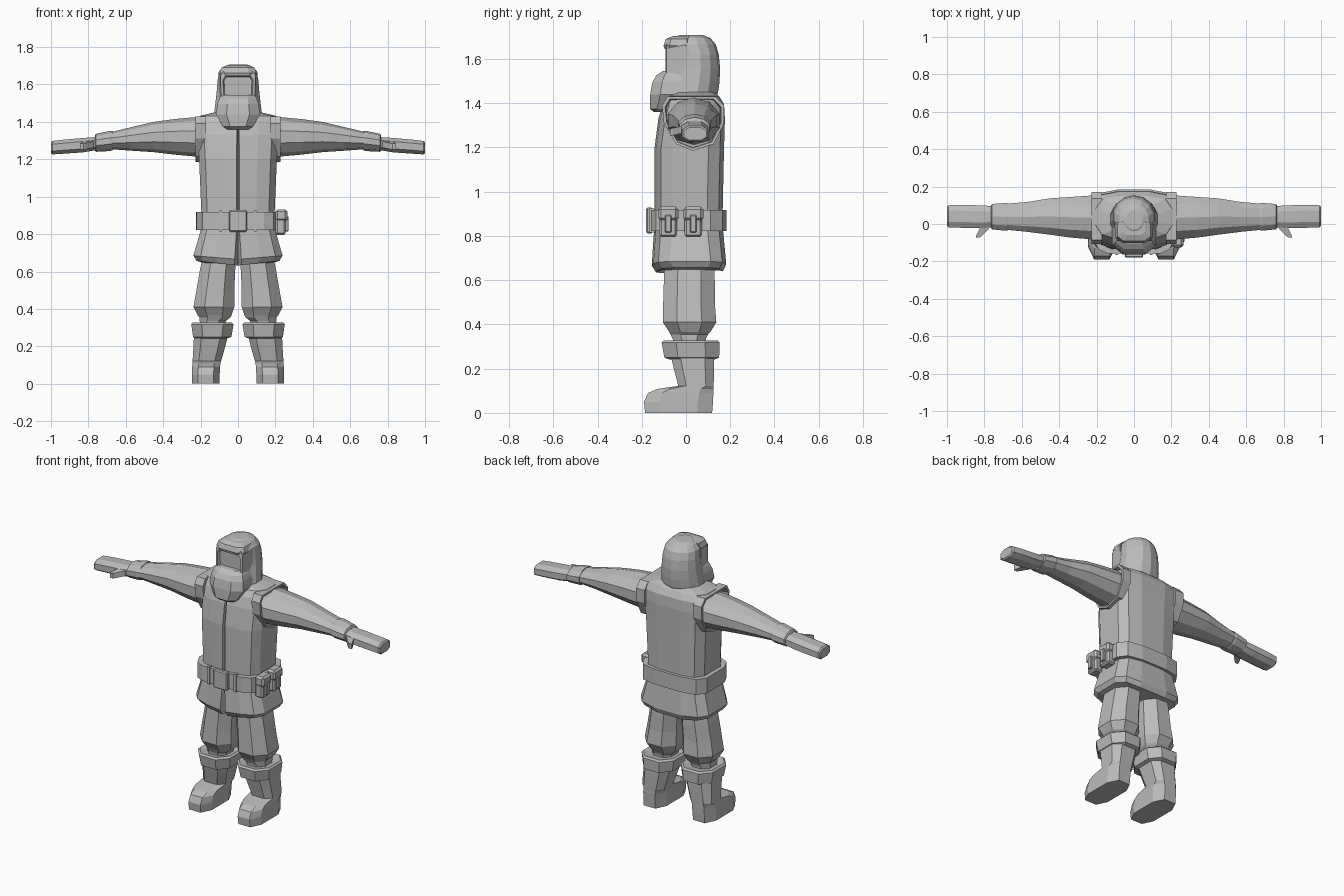
import bpy, bmesh, math

cloth = bpy.data.materials.new("plain grey")
cloth.diffuse_color = (0.5, 0.5, 0.5, 1)


def loft(name, rings, mirror=False, closed=False):
    """Skin rings of equal point count; cap the ends, or join last ring to first."""
    bm = bmesh.new()
    loops = [[bm.verts.new(p) for p in r] for r in rings]
    n = len(loops[0])
    pairs = list(zip(loops, loops[1:])) + ([(loops[-1], loops[0])] if closed else [])
    for a, b in pairs:
        for i in range(n):
            j = (i + 1) % n
            bm.faces.new((a[i], a[j], b[j], b[i]))
    if not closed:
        bm.faces.new(loops[0])
        bm.faces.new(loops[-1])
    bmesh.ops.recalc_face_normals(bm, faces=bm.faces)
    me = bpy.data.meshes.new(name)
    bm.to_mesh(me)
    bm.free()
    me.materials.append(cloth)
    ob = bpy.data.objects.new(name, me)
    bpy.context.collection.objects.link(ob)
    if mirror:
        ob.modifiers.new("mirror", 'MIRROR').use_mirror_merge = False
    return ob


def oct_ring(a0, a1, b0, b1, c):
    """Chamfered rectangle in 2D; c is the chamfer as a share of each side."""
    p, q = (a1 - a0) * c, (b1 - b0) * c
    return [(a0 + p, b0), (a1 - p, b0), (a1, b0 + q), (a1, b1 - q),
            (a1 - p, b1), (a0 + p, b1), (a0, b1 - q), (a0, b0 + q)]


def oval(a0, a1, b0, b1, n=12):
    return [((a0 + a1) / 2 + (a1 - a0) / 2 * math.cos(2 * math.pi * (i + .5) / n),
             (b0 + b1) / 2 + (b1 - b0) / 2 * math.sin(2 * math.pi * (i + .5) / n)) for i in range(n)]


def stack(name, rows, c=0.25, mirror=False):
    """Rows of z, x0, x1, y0, y1."""
    return loft(name, [[(x, y, z) for x, y in oct_ring(x0, x1, y0, y1, c)]
                       for z, x0, x1, y0, y1 in rows], mirror)


def box(name, x0, x1, y0, y1, z0, z1, bevel=0.0, mirror=False):
    ob = loft(name, [[(x0, y0, z), (x1, y0, z), (x1, y1, z), (x0, y1, z)] for z in (z0, z1)], mirror)
    if bevel:
        m = ob.modifiers.new("bevel", 'BEVEL')
        m.width, m.segments = bevel, 1
    return ob


# Coat with a slit down the front and a flared skirt
def coat_ring(z, w, yf, yb, slit, rise=0.0):
    half = [(slit, yf), (.5 * w, yf + .008), (.84 * w, yf + .03), (w, yf + .08),
            (w, yb - .07), (.82 * w, yb - .018), (.4 * w, yb)]
    pts = half + [(-x, y) for x, y in reversed(half)] + [(0, yf + .045)]
    return [(x, y, z + rise * abs(x) / w) for x, y in pts]


loft("coat", [coat_ring(*r) for r in (
    (.645, .18, -.115, .135, .022), (.632, .222, -.135, .168, .02, .025),
    (.665, .238, -.155, .182, .018, .02), (.82, .20, -.145, .168, .008),
    (.92, .196, -.142, .166, .008), (1.20, .208, -.142, .172, .008),
    (1.33, .216, -.125, .176, .006), (1.395, .220, -.105, .172, .004),
    (1.432, .205, -.085, .15, .003), (1.452, .12, -.06, .12, .002))])

# Raised armhole trim
hole = [(-.085, 1.43), (.135, 1.43), (.172, 1.39), (.172, 1.31), (.125, 1.215),
        (.03, 1.185), (-.045, 1.215), (-.10, 1.31), (-.108, 1.39)]
def hole_ring(x, s):
    return [(x, .032 + (y - .032) * s, 1.315 + (z - 1.315) * s) for y, z in hole]
loft("armhole_trim", [hole_ring(.17, 1), hole_ring(.228, 1), hole_ring(.228, .9),
                      hole_ring(.17, .86)], True, True)

# Sleeves: x, y0, y1, z0, z1
def limb(name, rows, section):
    loft(name, [[(x, y, z) for y, z in section(y0, y1, z0, z1)] for x, y0, y1, z0, z1 in rows], True)


limb("sleeve", [(.15, -.08, .155, 1.205, 1.425), (.23, -.088, .158, 1.215, 1.425),
                (.34, -.078, .15, 1.225, 1.415), (.45, -.062, .142, 1.238, 1.40),
                (.57, -.046, .122, 1.246, 1.372), (.68, -.035, .112, 1.254, 1.345)],
     lambda *a: oval(*a, n=10))
limb("sleeve_cuff", [(.67, -.036, .114, 1.248, 1.352), (.684, -.04, .117, 1.244, 1.352),
                     (.76, -.032, .11, 1.24, 1.336), (.765, -.022, .10, 1.248, 1.325)],
     lambda *a: oval(*a, n=10))
limb("hand", [(.74, -.018, .095, 1.252, 1.32), (.83, -.022, .10, 1.237, 1.314),
              (.93, -.02, .102, 1.23, 1.305), (.992, -.018, .10, 1.226, 1.298),
              (1.0, -.01, .092, 1.233, 1.29)], lambda *a: oct_ring(*a, .25))
loft("thumb", [[(x - d, y, z - .018), (x + d, y, z - .018), (x + d, y, z + .015), (x - d, y, z + .015)]
               for x, y, z, d in ((.785, .02, 1.285, .03), (.80, -.025, 1.28, .025),
                                  (.828, -.062, 1.272, .016), (.835, -.072, 1.27, .01))], True)

# Baggy trousers gathered above the boots
stack("trouser_leg", [(.30, .07, .20, -.055, .085), (.335, .065, .205, -.06, .09),
                      (.355, .04, .205, -.07, .10), (.365, .035, .215, -.075, .11),
                      (.41, .02, .238, -.105, .137), (.50, .02, .222, -.103, .13),
                      (.60, .015, .205, -.10, .13), (.72, .012, .18, -.095, .125)], .27, True)

# Boots
stack("boot", [(0, .10, .246, -.185, .118), (.05, .098, .246, -.19, .122),
               (.09, .096, .245, -.172, .124), (.108, .094, .244, -.13, .124),
               (.122, .09, .243, -.035, .125), (.20, .068, .238, -.055, .127),
               (.27, .05, .235, -.072, .128)], .22, True)
stack("boot_cuff", [(.242, .06, .228, -.075, .13), (.25, .035, .24, -.098, .15),
                    (.318, .024, .25, -.11, .152), (.328, .035, .24, -.10, .142),
                    (.318, .065, .21, -.065, .10)], .25, True)

# Belt with buckle and loops
def belt_ring(z, s):
    return [(x * s, y * s, z) for x, y in ((.14, -.158), (.19, -.135), (.222, -.07), (.224, .11),
            (.185, .165), (.09, .184), (-.09, .184), (-.185, .165), (-.224, .11),
            (-.222, -.07), (-.19, -.135), (-.14, -.158))]
loft("belt", [belt_ring(.822, .85), belt_ring(.822, 1), belt_ring(.918, 1), belt_ring(.918, .85)],
     closed=True)
box("buckle", -.048, .048, -.18, -.15, .812, .928, .006)
box("belt_loop", .085, .10, -.165, -.14, .815, .925, mirror=True)

# Two hip pouches on one side
for i, y in enumerate((-.08, .033)):
    box("pouch_%d" % (i + 1), .20, .255, y - .04, y + .04, .795, .91, .01)
    box("pouch_flap_%d" % (i + 1), .20, .264, y - .045, y + .045, .868, .932, .012)
    box("pouch_strap_%d" % (i + 1), .25, .271, y - .015, y + .015, .815, .895, .004)

# Hood: z, half width, y0, y1
loft("hood", [[(x, y, z) for x, y in oval(-w, w, y0, y1, 14)] for z, w, y0, y1 in (
    (1.40, .128, -.09, .13), (1.45, .13, -.095, .145), (1.50, .124, -.085, .152),
    (1.56, .117, -.07, .154), (1.62, .112, -.065, .148), (1.665, .104, -.07, .135),
    (1.695, .08, -.055, .11), (1.708, .045, -.03, .075))])

# Face opening with a recessed face, and a brim above it
def face_ring(y, w, z0, z1):
    return [(-w * .95, y, z0), (w * .95, y, z0), (w, y, z1 - .02), (w * .85, y, z1),
            (-w * .85, y, z1), (-w, y, z1 - .02)]
loft("face_opening", [face_ring(.0, .105, 1.48, 1.685), face_ring(-.088, .094, 1.49, 1.668),
                      face_ring(-.092, .08, 1.50, 1.645), face_ring(-.074, .074, 1.505, 1.64)])
stack("brim", [(1.645, -.092, .092, -.097, .02), (1.66, -.098, .098, -.102, .03),
               (1.69, -.088, .088, -.092, .03), (1.703, -.06, .06, -.06, .03)], .2)

# Thick scarf bulging in front of the chin
stack("scarf", [(1.36, -.058, .058, -.145, -.07), (1.375, -.08, .08, -.163, -.03),
                (1.44, -.118, .118, -.162, .03), (1.495, -.11, .11, -.152, .03),
                (1.525, -.10, .10, -.135, .02), (1.545, -.088, .088, -.105, .0)], .24)
